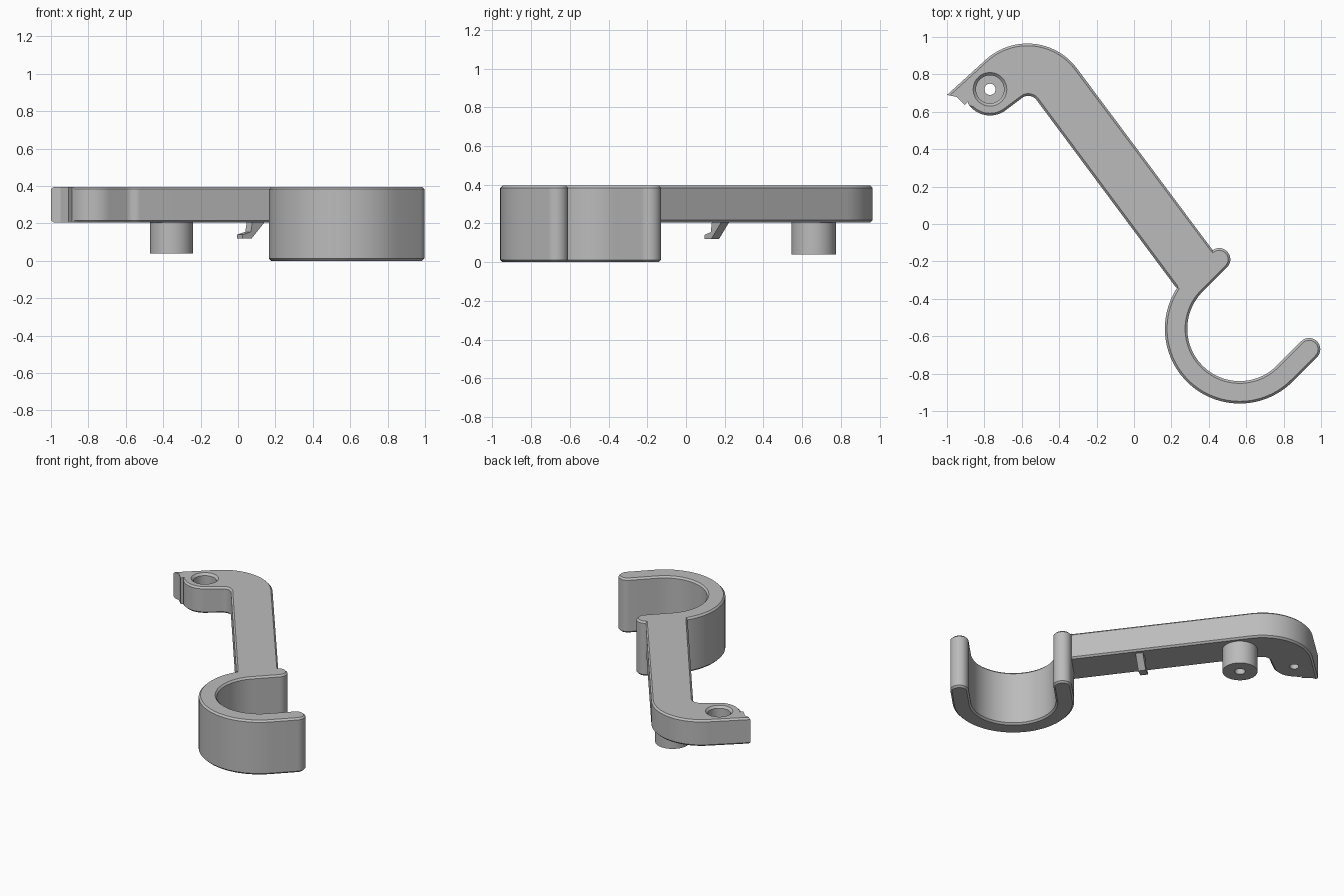
import bpy, bmesh, math
from mathutils import Vector

cube = bpy.data.objects.get("Cube")
if cube:
    bpy.data.objects.remove(cube, do_unlink=True)

TOP, ARM_BOTTOM = 0.395, 0.205

grey = bpy.data.materials.new("plain grey")
grey.use_nodes = True
grey.diffuse_color = (0.5, 0.5, 0.5, 1)
for node in grey.node_tree.nodes:
    if node.type == 'BSDF_PRINCIPLED':
        node.inputs["Base Color"].default_value = (0.5, 0.5, 0.5, 1)
        node.inputs["Roughness"].default_value = 0.6


def finish(bm, name):
    bmesh.ops.recalc_face_normals(bm, faces=bm.faces[:])
    mesh = bpy.data.meshes.new(name)
    bm.to_mesh(mesh)
    bm.free()
    mesh.materials.append(grey)
    obj = bpy.data.objects.new(name, mesh)
    bpy.context.collection.objects.link(obj)
    return obj


def activate(obj):
    bpy.ops.object.select_all(action='DESELECT')
    obj.select_set(True)
    bpy.context.view_layer.objects.active = obj


def arc(cx, cy, r, start, end, n):
    angles = [math.radians(start + (end - start) * i / n) for i in range(n + 1)]
    return [(cx + r * math.cos(a), cy + r * math.sin(a)) for a in angles]


def prism(name, outline, low, high):
    bm = bmesh.new()
    face = bm.faces.new([bm.verts.new((x, y, low)) for x, y in outline])
    new = bmesh.ops.extrude_face_region(bm, geom=[face])["geom"]
    top = [v for v in new if isinstance(v, bmesh.types.BMVert)]
    bmesh.ops.translate(bm, verts=top, vec=(0, 0, high - low))
    return finish(bm, name)


def lathe(name, profile, x, y):
    bm = bmesh.new()
    verts = [bm.verts.new((r, 0, z)) for r, z in profile]
    edges = [bm.edges.new(pair) for pair in zip(verts, verts[1:])]
    bmesh.ops.spin(bm, geom=verts + edges, cent=(0, 0, 0), axis=(0, 0, 1),
                   angle=math.tau, steps=48)
    bmesh.ops.remove_doubles(bm, verts=bm.verts[:], dist=0.0001)
    bmesh.ops.translate(bm, verts=bm.verts[:], vec=(x, y, 0))
    return finish(bm, name)


def combine(obj, other, operation):
    other.hide_render = True
    activate(obj)
    mod = obj.modifiers.new("combine", 'BOOLEAN')
    mod.operation, mod.object, mod.solver = operation, other, 'EXACT'
    bpy.ops.object.modifier_apply(modifier=mod.name)
    bpy.data.objects.remove(other, do_unlink=True)


def smooth(obj):
    activate(obj)
    bpy.ops.object.shade_smooth_by_angle(angle=math.radians(30))


# Slanted arm with a rounded bend, eyelet end and notched beak
arm_outline = (
    [(0.456, -0.187)]
    + arc(-0.57, 0.635, 0.33, 36.87, 132, 24)
    + [(-1.0, 0.69), (-0.95, 0.68), (-0.905, 0.635), (-0.885, 0.655)]
    + arc(-0.77, 0.72, 0.14, 213, 306, 20)
    + arc(-0.565, 0.63, 0.055, 126, 36.87, 12)
    + [(0.225, -0.34), (0.30, -0.34)])
arm = prism("arm_and_hook", arm_outline, ARM_BOTTOM, TOP)

# Tall open hook: half ring, two straight lips and round ends
hx, hy, lip = 0.565, -0.56, 0.185 * math.sqrt(0.5)
reach = 0.34 * math.sqrt(0.5)
hook_outline = []
for side, radius, angles in ((1, 0.40, (135, 315)), (-1, 0.28, (315, 135))):
    hook_outline += arc(hx, hy, radius, *angles, 48)
    hook_outline += arc(hx + side * reach + lip, hy - side * reach + lip,
                        0.06, -45, 135, 16)
hook = prism("hook", hook_outline, 0, TOP)
combine(arm, hook, 'UNION')

# Chamfer the top and bottom rims, leaving the beak notch crisp
bm = bmesh.new()
bm.from_mesh(arm.data)
bmesh.ops.remove_doubles(bm, verts=bm.verts[:], dist=0.0005)
bmesh.ops.dissolve_limit(bm, angle_limit=math.radians(0.5),
                         verts=bm.verts[:], edges=bm.edges[:])
rims = []
for e in bm.edges:
    a, b = (v.co for v in e.verts)
    in_notch = max(a.x, b.x) < -0.87 and max(a.y, b.y) < 0.7
    if (len(e.link_faces) == 2 and abs(a.z - b.z) < 0.001 and e.is_convex
            and e.calc_face_angle(0) > 1 and not in_notch):
        rims.append(e)
bmesh.ops.bevel(bm, geom=rims, offset=0.012, offset_type='OFFSET', segments=1,
                profile=0.5, affect='EDGES', clamp_overlap=False)
bm.to_mesh(arm.data)
bm.free()

# Eyelet: chamfered counterbore with a small through hole
cutter = lathe("eyelet_cutter", [
    (0, 0.1), (0.03, 0.1), (0.03, 0.27), (0.075, 0.27), (0.075, 0.38),
    (0.095, 0.40), (0, 0.40)], -0.77, 0.72)
combine(arm, cutter, 'DIFFERENCE')
smooth(arm)

# Hollow post under the arm
post = lathe("pivot_post", [
    (0, 0.195), (0.035, 0.195), (0.035, 0.04), (0.115, 0.04),
    (0.115, 0.215), (0, 0.215)], -0.355, 0.66)
smooth(post)

# Small slanted catch under the arm, pointing across it
catch_profile = [(-0.075, 0.12), (-0.015, 0.12), (0.075, 0.21), (-0.01, 0.21),
                 (-0.02, 0.155), (-0.075, 0.14)]
across, along = Vector((0.8, 0.6, 0)), Vector((0.6, -0.8, 0))
bm = bmesh.new()
base = Vector((0.07, 0.16, 0)) - along * 0.025
face = bm.faces.new([bm.verts.new(base + across * u + Vector((0, 0, z)))
                     for u, z in catch_profile])
new = bmesh.ops.extrude_face_region(bm, geom=[face])["geom"]
bmesh.ops.translate(bm, verts=[v for v in new if isinstance(v, bmesh.types.BMVert)],
                    vec=along * 0.05)
finish(bm, "catch")
